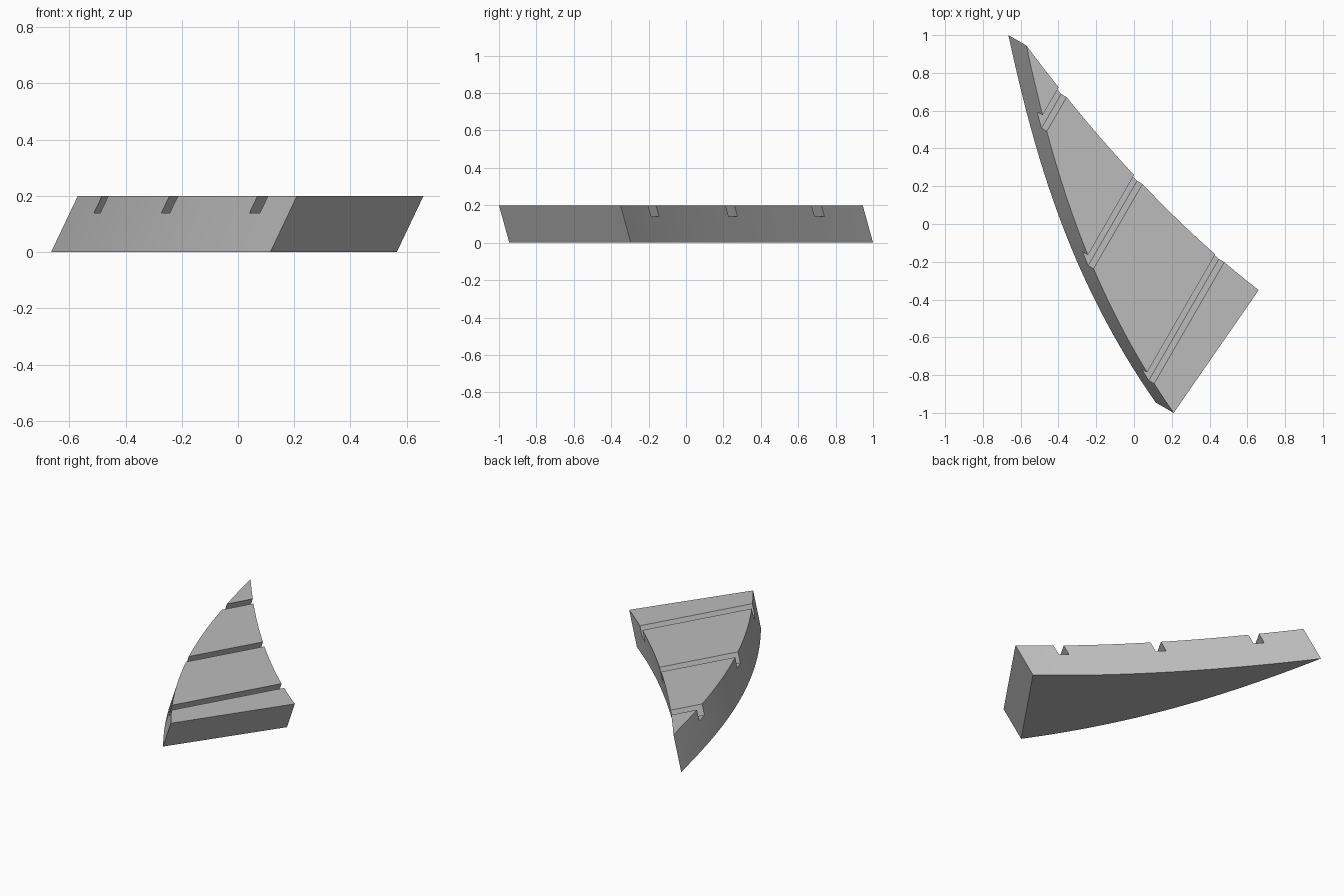
import bpy, bmesh
from mathutils import Vector

if "Cube" in bpy.data.objects:
    bpy.data.objects.remove(bpy.data.objects["Cube"])

HEIGHT = 0.2
SHEAR = Vector((0.095, -0.055, HEIGHT))      # bottom-to-top slant
TIP, RIGHT, FRONT = Vector((-0.665, 1.0)), Vector((0.565, -0.295)), Vector((0.115, -0.945))
ACROSS, ALONG = Vector((0.866, -0.5)), Vector((0.5, 0.866))
STEPS = 32

grey = bpy.data.materials.new("stone grey")
grey.diffuse_color = (0.5, 0.5, 0.5, 1)
grey.use_nodes = True
grey.node_tree.nodes["Principled BSDF"].inputs["Base Color"].default_value = grey.diffuse_color


def slanted_prism(name, outline, z0, z1):
    """Prism whose outline (given at z = 0) slides along SHEAR as it rises."""
    bm = bmesh.new()
    rings = []
    for z in (z0, z1):
        rings.append([bm.verts.new(Vector((p.x, p.y, 0)) + SHEAR * (z / HEIGHT)) for p in outline])
    low, high = rings
    bm.faces.new(low)
    bm.faces.new(high)
    n = len(outline)
    for i in range(n):
        j = (i + 1) % n
        bm.faces.new((low[i], low[j], high[j], high[i]))
    bmesh.ops.recalc_face_normals(bm, faces=bm.faces)
    mesh = bpy.data.meshes.new(name)
    bm.to_mesh(mesh)
    bm.free()
    mesh.materials.append(grey)
    obj = bpy.data.objects.new(name, mesh)
    bpy.context.collection.objects.link(obj)
    return obj


# Curved wedge: bulging left side, straight front end, hollow right side
outline = []
for i in range(STEPS + 1):
    t = i / STEPS
    bulge = 4 * t * (1 - t) * (0.09 + 0.055 * t)
    outline.append(TIP.lerp(FRONT, t) + Vector((-bulge, 0)))
for i in range(STEPS):
    t = i / STEPS
    outline.append(RIGHT.lerp(TIP, t) + Vector((0, -4 * t * (1 - t) * 0.086)))
wedge = slanted_prism("curved_wedge", outline, 0, HEIGHT)

# Three parallel grooves cut in the top
shift = SHEAR.to_2d().dot(ACROSS)
for centre in (-0.676, -0.098, 0.484):
    a, b = centre - shift - 0.031, centre - shift + 0.031
    corners = [ACROSS * u + ALONG * v for u, v in ((a, -2), (b, -2), (b, 2), (a, 2))]
    cutter = slanted_prism("groove_cutter", corners, 0.14, 0.26)
    cutter.hide_render = True
    cut = wedge.modifiers.new("groove", "BOOLEAN")
    cut.operation, cut.solver, cut.object = "DIFFERENCE", "EXACT", cutter
    bpy.context.view_layer.objects.active = wedge
    bpy.ops.object.modifier_apply(modifier=cut.name)
    bpy.data.objects.remove(cutter)

# Smooth curved sides, crisp edges
bpy.ops.object.select_all(action="DESELECT")
wedge.select_set(True)
bpy.context.view_layer.objects.active = wedge
bpy.ops.object.shade_smooth_by_angle(angle=0.5)
